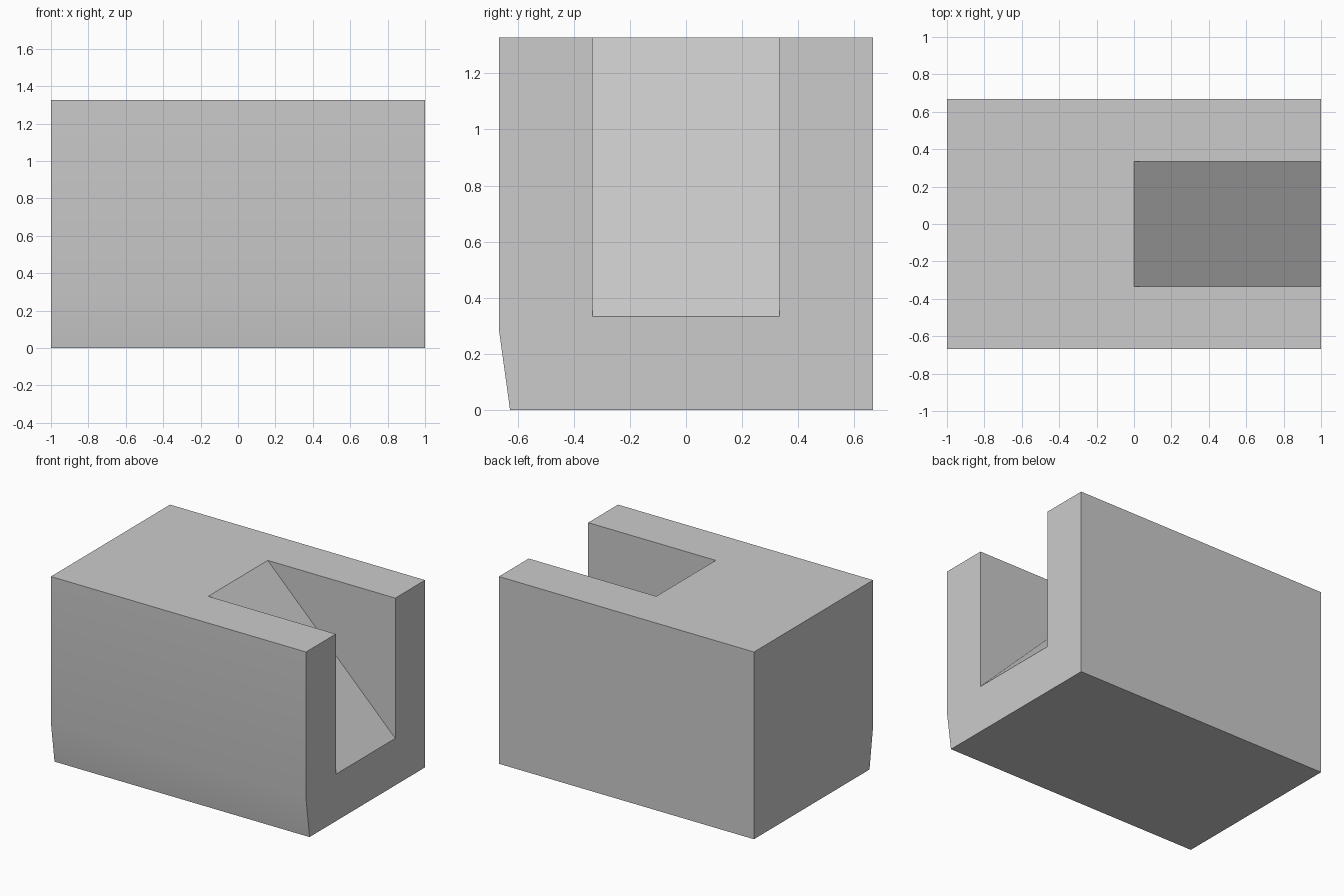
import bpy
import bmesh
import math

cube = bpy.data.objects.get("Cube")
if cube:
    bpy.data.objects.remove(cube, do_unlink=True)

HALF_X, HALF_Y, HEIGHT = 1.0, 0.667, 1.327

grey = bpy.data.materials.new("light grey")
grey.use_nodes = True
colour = (0.6, 0.6, 0.6, 1)
grey.diffuse_color = colour
grey.node_tree.nodes["Principled BSDF"].inputs["Base Color"].default_value = colour


def extrude_profile(name, points, offset):
    """Build a solid prism by sweeping a closed profile along an offset."""
    bm = bmesh.new()
    face = bm.faces.new([bm.verts.new(p) for p in points])
    swept = bmesh.ops.extrude_face_region(bm, geom=[face])["geom"]
    verts = [v for v in swept if isinstance(v, bmesh.types.BMVert)]
    bmesh.ops.translate(bm, verts=verts, vec=offset)
    bmesh.ops.recalc_face_normals(bm, faces=bm.faces)
    mesh = bpy.data.meshes.new(name)
    bm.to_mesh(mesh)
    bm.free()
    mesh.materials.append(grey)
    obj = bpy.data.objects.new(name, mesh)
    bpy.context.collection.objects.link(obj)
    return obj


# Block with a slightly tucked-in lower front
side = [(-0.627, 0), (HALF_Y, 0), (HALF_Y, HEIGHT), (-HALF_Y, HEIGHT), (-HALF_Y, 0.29)]
block = extrude_profile("block", [(-HALF_X, y, z) for y, z in side], (2 * HALF_X, 0, 0))

# Channel with a ramp floor, open at the top and right end
reach = 0.2
ramp = [(0, HEIGHT), (HALF_X, 0.333), (HALF_X + reach, 0.333 - reach * (HEIGHT - 0.333)),
        (HALF_X + reach, HEIGHT + reach), (-reach, HEIGHT + reach * (HEIGHT - 0.333))]
cutter = extrude_profile("ramp_cutter", [(x, -0.333, z) for x, z in ramp], (0, 0.666, 0))
cutter.hide_render = True

cut = block.modifiers.new("ramp_channel", "BOOLEAN")
cut.operation = "DIFFERENCE"
cut.solver = "EXACT"
cut.object = cutter

# Apply the cut, remove the cutter and blend the shallow front crease
bpy.ops.object.select_all(action="DESELECT")
block.select_set(True)
bpy.context.view_layer.objects.active = block
bpy.ops.object.modifier_apply(modifier=cut.name)
bpy.data.objects.remove(cutter, do_unlink=True)
bpy.ops.object.shade_smooth_by_angle(angle=math.radians(30))
